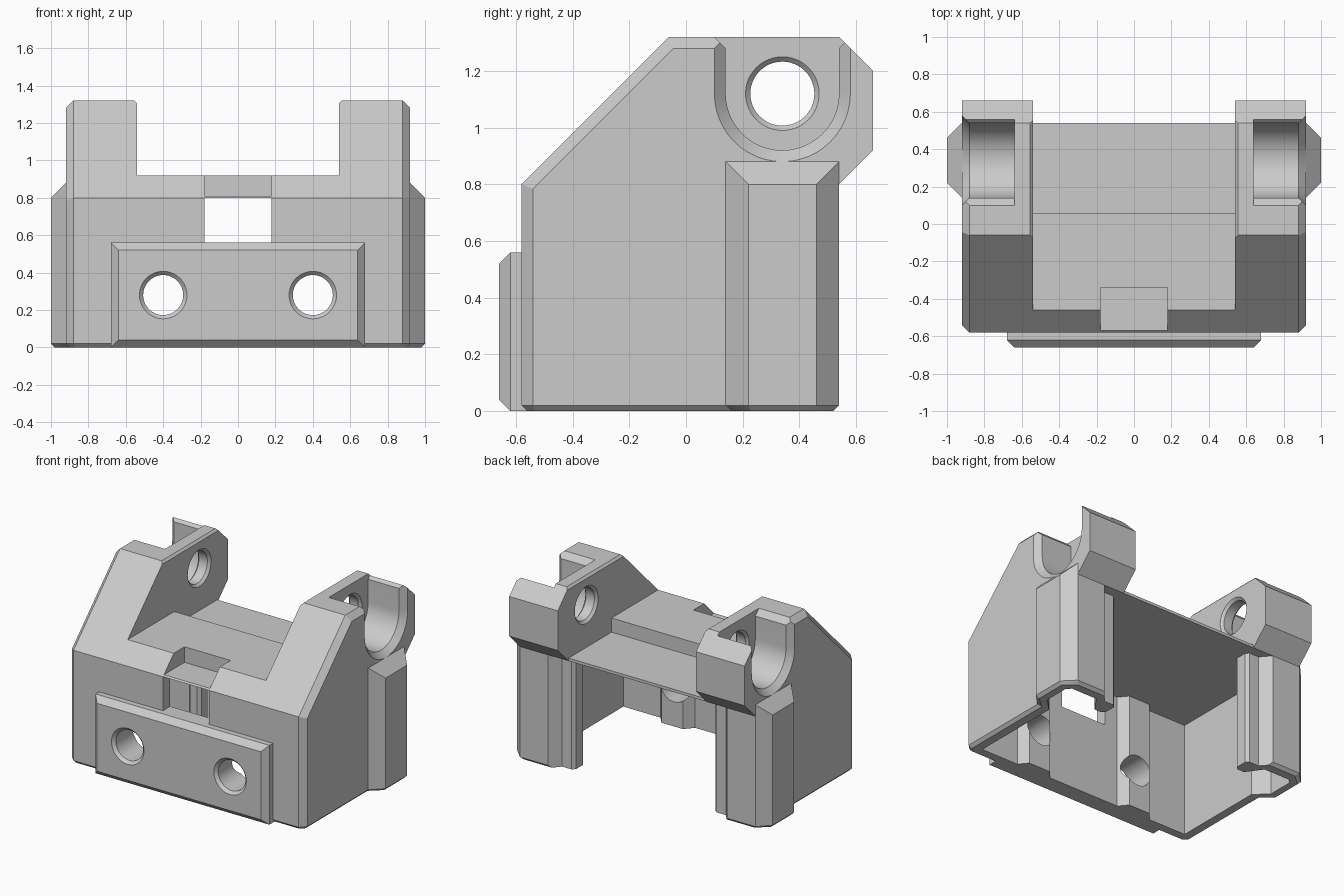
import bpy, bmesh, math

cube = bpy.data.objects.get("Cube")
if cube:
    bpy.data.objects.remove(cube, do_unlink=True)

grey = bpy.data.materials.new("light_grey")
grey.use_nodes = True
grey.diffuse_color = (0.6, 0.6, 0.6, 1)
grey.node_tree.nodes["Principled BSDF"].inputs["Base Color"].default_value = (0.6, 0.6, 0.6, 1)


def finish(name, bm):
    bmesh.ops.recalc_face_normals(bm, faces=bm.faces[:])
    mesh = bpy.data.meshes.new(name)
    bm.to_mesh(mesh)
    bm.free()
    mesh.materials.append(grey)
    ob = bpy.data.objects.new(name, mesh)
    bpy.context.scene.collection.objects.link(ob)
    return ob


def prism_mesh(points, place, lo, hi):
    """Extrude a closed 2D outline; place(a, b, depth) gives the 3D point."""
    bm = bmesh.new()
    rings = [[bm.verts.new(place(a, b, d)) for a, b in points] for d in (lo, hi)]
    bm.faces.new(rings[0])
    bm.faces.new(rings[1])
    n = len(points)
    for i in range(n):
        j = (i + 1) % n
        bm.faces.new((rings[0][i], rings[0][j], rings[1][j], rings[1][i]))
    return bm


def along_x(a, b, d):
    return (d, a, b)


def along_z(a, b, d):
    return (a, b, d)


def hull(name, points):
    bm = bmesh.new()
    for p in points:
        bm.verts.new(p)
    bmesh.ops.convex_hull(bm, input=bm.verts[:])
    loose = [v for v in bm.verts if not v.link_faces]
    bmesh.ops.delete(bm, geom=loose, context="VERTS")
    bmesh.ops.dissolve_limit(bm, angle_limit=0.001, verts=bm.verts[:], edges=bm.edges[:])
    return finish(name, bm)


def box(name, x, y, z):
    return hull(name, [(a, b, c) for a in x for b in y for c in z])


def circle(r, n=48):
    return [(r * math.cos(2 * math.pi * i / n), r * math.sin(2 * math.pi * i / n)) for i in range(n)]


def u_shape(x, r, top=1.6):
    """Round-bottomed slot outline in the plane at x."""
    arc = [(x, SHAFT_Y + r * math.cos(math.pi * (1 + i / 24)),
            SHAFT_Z + r * math.sin(math.pi * (1 + i / 24))) for i in range(25)]
    return arc + [(x, SHAFT_Y - r, top), (x, SHAFT_Y + r, top)]


def combine(other, operation):
    mod = body.modifiers.new(other.name, "BOOLEAN")
    mod.operation = operation
    mod.solver = "EXACT"
    mod.object = other
    bpy.context.view_layer.objects.active = body
    bpy.ops.object.modifier_apply(modifier=mod.name)
    bpy.data.objects.remove(other, do_unlink=True)


def cut(other):
    combine(other, "DIFFERENCE")


def add(other):
    combine(other, "UNION")


SHAFT_Y, SHAFT_Z = 0.34, 1.12

# Housing body: side profile with chamfered outer edges
profile = [(-0.58, 0), (-0.58, 0.8), (-0.06, 1.32), (0.54, 1.32),
           (0.66, 1.2), (0.66, 0.92), (0.54, 0.8), (0.54, 0)]
bm = prism_mesh(profile, along_x, -0.92, 0.92)
bmesh.ops.recalc_face_normals(bm, faces=bm.faces[:])


def on_front_rim(v):
    return v.co.y < -0.05 or (v.co.z > 1.3 and v.co.y < 0.55)


rim = [e for e in bm.edges if all(on_front_rim(v) for v in e.verts)
       and abs(e.verts[0].co.x - e.verts[1].co.x) < 0.01]
bmesh.ops.bevel(bm, geom=rim, offset=0.04, segments=1, affect="EDGES")
bottom = [e for e in bm.edges if all(v.co.z < 0.001 for v in e.verts)]
bmesh.ops.bevel(bm, geom=bottom, offset=0.02, segments=1, affect="EDGES")
body = finish("housing", bm)

# Channel between the ears, with a roof that steps down at the rear
channel = [(-1, 0.92), (0.06, 0.92), (0.06, 0.82), (0.54, 0.82), (0.54, 0.7), (1, 0.7), (1, 2), (-1, 2)]
cut(finish("channel_cutter", prism_mesh(channel, along_x, -0.54, 0.54)))
cut(hull("channel_edge_cutter", [(s * w, y, z) for s in (-1, 1) for y in (-1, 1)
                                 for w, z in ((0.54, 1.305), (0.575, 1.34))]))

# Front mounting plate with chamfered border
plate = [(s * w, y, z) for s in (-1, 1)
         for w, y, lo, hi in ((0.68, -0.56, 0, 0.56), (0.68, -0.62, 0, 0.56), (0.64, -0.66, 0.04, 0.52))
         for z in (lo, hi)]
add(hull("mounting_plate", plate))

# Side pillars with sloped caps
pillar = [(0.98, 0.23, 0), (0.98, 0.45, 0), (0.8, 0.16, 0), (0.8, 0.52, 0), (0.9, 0.16, 0), (0.9, 0.52, 0)]
pillar += [(1, y, z) for y in (0.22, 0.46) for z in (0.02, 0.8)]
pillar += [(x, y, z) for x in (0.8, 0.92) for y in (0.14, 0.54) for z in (0.02, 0.88)]
for s in (-1, 1):
    add(hull("side_pillar", [(s * x, y, z) for x, y, z in pillar]))

# Hollow underside, open at the rear: leg lips, hollow pillars and screw bosses
half = [(0.7, 1), (0.7, 0.54), (0.64, 0.47), (0.565, 0.47), (0.545, 0.45), (0.545, 0.37), (0.565, 0.35),
        (0.62, 0.35), (0.7, 0.46), (0.9, 0.46), (0.93, 0.43), (0.93, 0.25), (0.84, 0.16),
        (0.84, -0.5), (0.55, -0.5), (0.5, -0.44), (0.33, -0.44), (0.28, -0.5)]
outline = half + [(-x, y) for x, y in reversed(half)]
cut(finish("cavity_cutter", prism_mesh(outline, along_z, -0.2, 0.8)))

# Window and latch notch in the middle of the front
cut(box("window_cutter", (-0.18, 0.18), (-0.8, -0.3), (0.56, 0.8)))
cut(box("notch_cutter", (-0.18, 0.18), (-0.8, -0.34), (0.81, 1.1)))

for s in (-1, 1):
    # Round-bottomed pocket in the ear, with chamfered mouth
    for name, pts in (("pocket_cutter", u_shape(0.64, 0.2) + u_shape(1.1, 0.2)),
                      ("pocket_rim_cutter", u_shape(0.88, 0.2) + u_shape(0.94, 0.26))):
        cut(hull(name, [(s * x, y, z) for x, y, z in pts]))
    cut(hull("pocket_top_cutter", [(s * x, SHAFT_Y + t * w, z) for x in (0.64, 1.1)
                                   for t in (-1, 1) for w, z in ((0.2, 1.28), (0.26, 1.34))]))

    # Shaft hole through the ear, countersunk on both faces
    def ring_x(x, r):
        return [(s * x, SHAFT_Y + a, SHAFT_Z + b) for a, b in circle(r)]
    cut(hull("shaft_hole_cutter", ring_x(0.4, 0.113) + ring_x(0.8, 0.113)))
    cut(hull("shaft_sink_outer", ring_x(0.623, 0.113) + ring_x(0.655, 0.145)))
    cut(hull("shaft_sink_inner", ring_x(0.557, 0.113) + ring_x(0.525, 0.145)))

    # Screw hole through the plate, countersunk at the front
    def ring_y(y, r):
        return [(s * 0.4 + a, y, 0.28 + b) for a, b in circle(r)]
    cut(hull("screw_hole_cutter", ring_y(-0.8, 0.107) + ring_y(-0.3, 0.107)))
    cut(hull("screw_sink_cutter", ring_y(-0.64, 0.107) + ring_y(-0.67, 0.137)))

# Smooth the round surfaces, keep the chamfers sharp
bpy.ops.object.select_all(action="DESELECT")
body.select_set(True)
bpy.context.view_layer.objects.active = body
bpy.ops.object.shade_smooth_by_angle(angle=math.radians(20))
